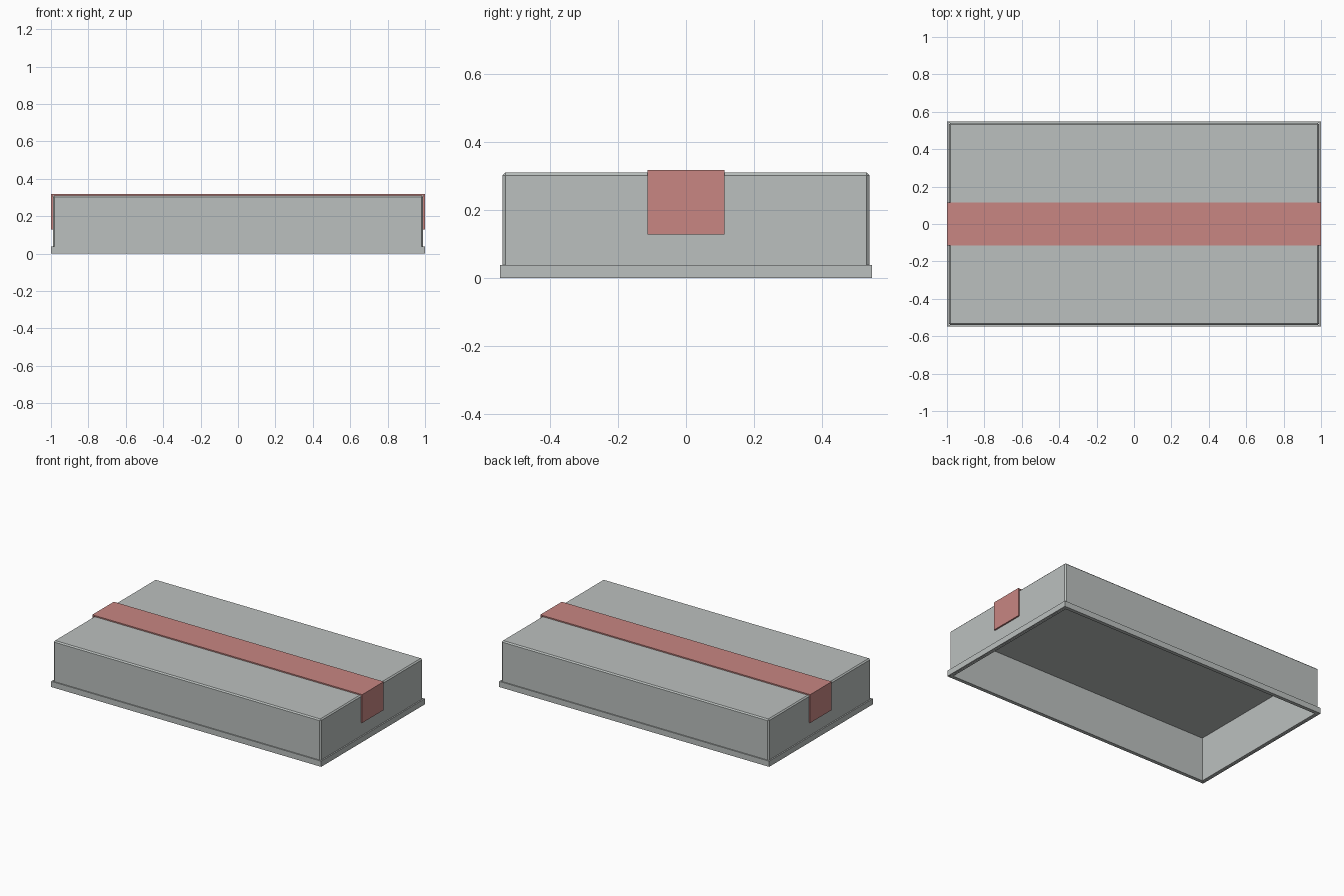
import bpy
import bmesh

default = bpy.data.objects.get("Cube")
if default:
    bpy.data.objects.remove(default, do_unlink=True)


def material(name, colour):
    mat = bpy.data.materials.new(name)
    mat.use_nodes = True
    mat.diffuse_color = colour
    mat.node_tree.nodes["Principled BSDF"].inputs["Base Color"].default_value = colour
    return mat


def finish(name, bm, mat):
    bmesh.ops.recalc_face_normals(bm, faces=bm.faces)
    mesh = bpy.data.meshes.new(name)
    bm.to_mesh(mesh)
    bm.free()
    mesh.materials.append(mat)
    obj = bpy.data.objects.new(name, mesh)
    bpy.context.collection.objects.link(obj)
    return obj


def box(half_x, half_y, height):
    bm = bmesh.new()
    bmesh.ops.create_cube(bm, size=1)
    for v in bm.verts:
        v.co.x *= 2 * half_x
        v.co.y *= 2 * half_y
        v.co.z = (v.co.z + 0.5) * height
    bm.normal_update()
    return bm


grey = material("pale grey", (0.50, 0.53, 0.52, 1))
red = material("soft red", (0.58, 0.24, 0.225, 1))

BODY_X, BODY_Y, BODY_TOP = 0.99, 0.54, 0.31
WALL, RIM_HEIGHT, CHAMFER = 0.016, 0.038, 0.008

# Lid: box hollowed from below, with chamfered outer edges
bm = box(BODY_X, BODY_Y, BODY_TOP)
outer = [e for e in bm.edges if max(v.co.z for v in e.verts) > 0.1]
bottom = min(bm.faces, key=lambda f: f.calc_center_median().z)
bmesh.ops.inset_region(bm, faces=[bottom], thickness=WALL, use_even_offset=True)
cap = bmesh.ops.extrude_face_region(bm, geom=[bottom])["geom"]
for v in (g for g in cap if isinstance(g, bmesh.types.BMVert)):
    v.co.z = BODY_TOP - WALL
if bottom.is_valid:
    bmesh.ops.delete(bm, geom=[bottom], context='FACES_ONLY')
bmesh.ops.bevel(bm, geom=outer, offset=CHAMFER, segments=1, affect='EDGES')
finish("lid_body", bm, grey)

# Rim: a thin band around the open edge
bm = box(1.0, 0.548, RIM_HEIGHT)
ends = [f for f in bm.faces if abs(f.normal.z) > 0.5]
bmesh.ops.delete(bm, geom=ends, context='FACES_ONLY')
rim = finish("bottom_rim", bm, grey)
band = rim.modifiers.new("thickness", 'SOLIDIFY')
band.thickness = 0.009
band.offset = -1
band.use_even_offset = True

# Strap: U-shaped section drawn across the lid, extruded along its width
STRAP_HALF, STRAP_TOP, STRAP_END = 0.114, 0.318, 0.128
half = [(1.0, STRAP_END), (1.0, STRAP_TOP)]
inner = [(BODY_X, BODY_TOP), (BODY_X, STRAP_END)]
mirror = lambda points: [(-x, z) for x, z in reversed(points)]
section = half + mirror(half) + mirror(inner) + inner
bm = bmesh.new()
face = bm.faces.new([bm.verts.new((x, -STRAP_HALF, z)) for x, z in section])
side = bmesh.ops.extrude_face_region(bm, geom=[face])["geom"]
for v in (g for g in side if isinstance(g, bmesh.types.BMVert)):
    v.co.y = STRAP_HALF
finish("strap", bm, red)
